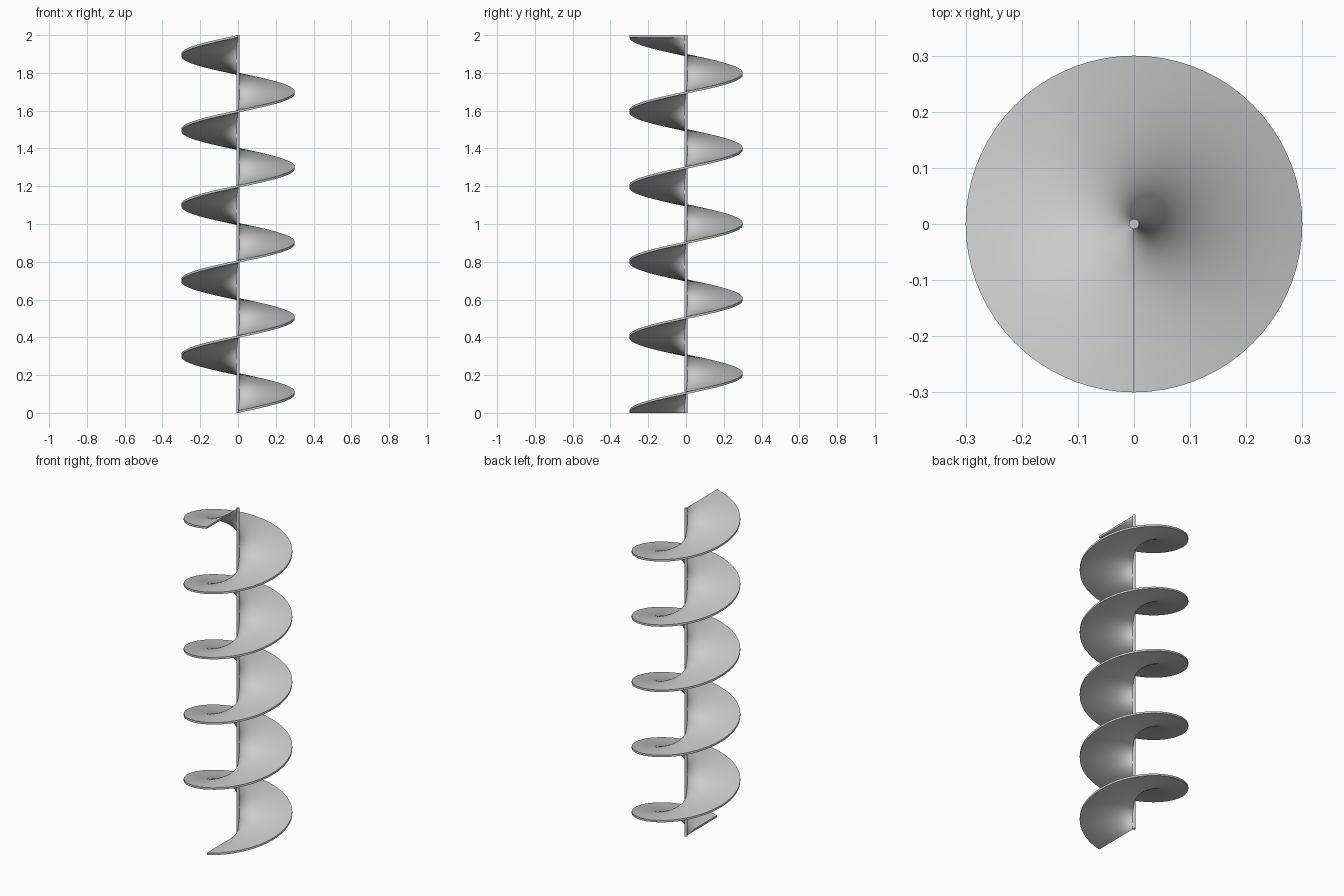
import bpy, bmesh, math
from mathutils import Vector

cube = bpy.data.objects.get("Cube")
if cube:
    bpy.data.objects.remove(cube)

HEIGHT, RADIUS, TURNS, THICK = 2.0, 0.3, 5, 0.012
STEPS = TURNS * 72
ROD_RADIUS = 0.009

grey = bpy.data.materials.new("light grey")
grey.use_nodes = True
colour = (0.6, 0.6, 0.6, 1)
grey.diffuse_color = colour
grey.node_tree.nodes["Principled BSDF"].inputs["Base Color"].default_value = colour


def add_object(name, bm):
    bmesh.ops.recalc_face_normals(bm, faces=bm.faces)
    mesh = bpy.data.meshes.new(name)
    bm.to_mesh(mesh)
    bm.free()
    mesh.materials.append(grey)
    obj = bpy.data.objects.new(name, mesh)
    bpy.context.collection.objects.link(obj)
    bpy.ops.object.select_all(action="DESELECT")
    obj.select_set(True)
    bpy.context.view_layer.objects.active = obj
    bpy.ops.object.shade_smooth_by_angle(angle=math.radians(40))


# Spiral blade: a thin radial strip swept up the axis, denser near the middle
bm = bmesh.new()
radii = [0.002 + (RADIUS - 0.002) * (i / 12) ** 1.6 for i in range(13)]
bottom = [bm.verts.new((0, -r, 0)) for r in radii]
top = [bm.verts.new((0, -r, THICK)) for r in reversed(radii)]
section = bm.faces.new(bottom + top)
outline = list(section.edges)
start = list(section.verts)
bmesh.ops.delete(bm, geom=[section], context="FACES_ONLY")
swept = bmesh.ops.spin(
    bm, geom=start + outline, cent=(0, 0, 0), axis=(0, 0, 1),
    dvec=Vector((0, 0, (HEIGHT - THICK) / STEPS)),
    angle=TURNS * math.tau, steps=STEPS, use_duplicate=False)
end = [e for e in swept["geom_last"] if isinstance(e, bmesh.types.BMEdge)]
for loop in (outline, end):
    bmesh.ops.contextual_create(bm, geom=loop)
add_object("spiral_blade", bm)

# Thin centre rod
bm = bmesh.new()
bmesh.ops.create_cone(bm, cap_ends=True, segments=24, radius1=ROD_RADIUS,
                      radius2=ROD_RADIUS, depth=HEIGHT)
bmesh.ops.translate(bm, verts=bm.verts, vec=(0, 0, HEIGHT / 2))
add_object("centre_rod", bm)
